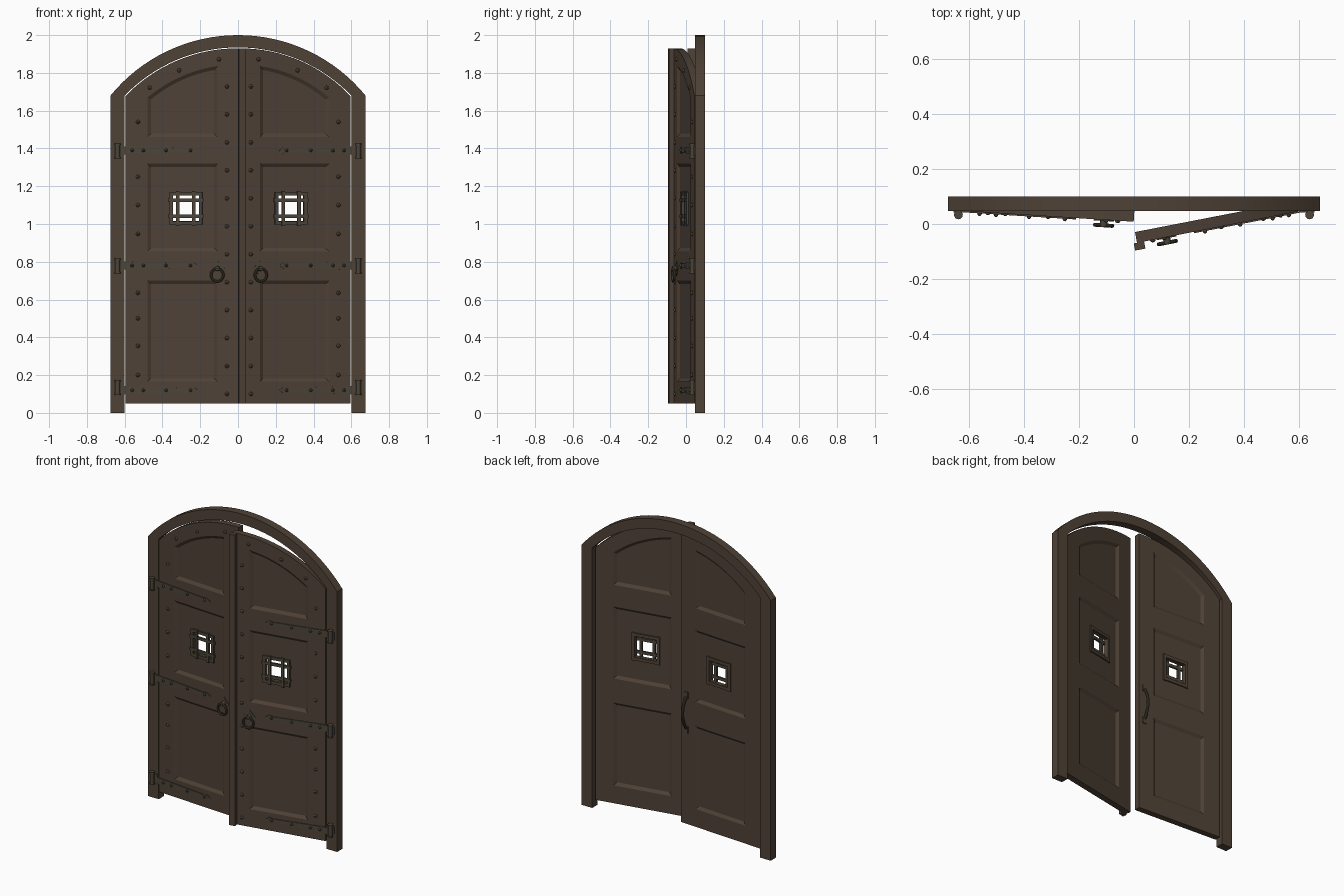
import bpy, bmesh, math
from mathutils import Matrix, Vector

if "Cube" in bpy.data.objects:
    bpy.data.objects.remove(bpy.data.objects["Cube"])


def material(name, rgb):
    m = bpy.data.materials.new(name)
    m.diffuse_color = (*rgb, 1)
    m.use_nodes = True
    m.node_tree.nodes["Principled BSDF"].inputs["Base Color"].default_value = m.diffuse_color
    return m


WOOD = material("dark_brown_wood", (0.078, 0.054, 0.037))
IRON = material("aged_iron", (0.072, 0.058, 0.040))
I4 = Matrix.Identity(4)
ARC_Z = 1.102      # centre height shared by all door arcs


def add(name, bm, mat, M=I4):
    bmesh.ops.transform(bm, matrix=M, verts=bm.verts)
    bmesh.ops.recalc_face_normals(bm, faces=bm.faces)
    me = bpy.data.meshes.new(name)
    bm.to_mesh(me)
    bm.free()
    me.materials.append(mat)
    ob = bpy.data.objects.new(name, me)
    bpy.context.collection.objects.link(ob)
    return ob


def loft(bm, a, ya, b, yb):
    """Solid between outline a at depth ya and outline b at depth yb."""
    va = [bm.verts.new((x, ya, z)) for x, z in a]
    vb = [bm.verts.new((x, yb, z)) for x, z in b]
    bm.faces.new(va)
    bm.faces.new(vb[::-1])
    n = len(va)
    for i in range(n):
        bm.faces.new((va[i], vb[i], vb[(i + 1) % n], va[(i + 1) % n]))


def box(bm, x0, x1, y0, y1, z0, z1):
    o = [(x0, z0), (x1, z0), (x1, z1), (x0, z1)]
    loft(bm, o, y0, o, y1)


def arc(r, cz, x0, x1, n=24):
    a0, a1 = math.asin(x0 / r), math.asin(x1 / r)
    return [(r * math.sin(a0 + (a1 - a0) * i / n),
             cz + r * math.cos(a0 + (a1 - a0) * i / n)) for i in range(n + 1)]


def outline(x0, x1, z0, top, i=0.0, arched=False):
    """Rectangle, or rectangle with an arched top of radius `top`, inset by i."""
    base = [(x0 + i, z0 + i), (x1 - i, z0 + i)]
    if arched:
        return base + arc(top - i, ARC_Z, x1 - i, x0 + i, 16)
    return base + [(x1 - i, top - i), (x0 + i, top - i)]


def cut(ob, cutters):
    for c in cutters:
        m = ob.modifiers.new("cut", 'BOOLEAN')
        m.operation, m.solver, m.object = 'DIFFERENCE', 'EXACT', c
    bpy.context.view_layer.update()
    me = bpy.data.meshes.new_from_object(
        ob.evaluated_get(bpy.context.evaluated_depsgraph_get()))
    ob.modifiers.clear()
    ob.data = me
    for c in cutters:
        bpy.data.objects.remove(c)
    me.materials.clear()
    me.materials.append(WOOD)


def cyl(bm, r0, r1, depth, M, n=16):
    bmesh.ops.create_cone(bm, cap_ends=True, segments=n, radius1=r0,
                          radius2=r1, depth=depth, matrix=M)


def stud(bm, x, z, y=0.0, r=0.011):
    """Low domed nail head standing on the front face."""
    rot = Matrix.Rotation(math.pi / 2, 4, 'X')
    cyl(bm, r, r * 0.8, 0.005, Matrix.Translation((x, y - 0.0025, z)) @ rot, 10)
    cyl(bm, r * 0.8, r * 0.3, 0.004, Matrix.Translation((x, y - 0.007, z)) @ rot, 10)


def tube(bm, pts, r, closed=False, n=10):
    """Round bar along points lying in one plane of constant x or y."""
    pts = [Vector(p) for p in pts]
    N, rings = len(pts), []
    side = (pts[1] - pts[0]).cross(pts[2] - pts[0]).normalized()
    for i, p in enumerate(pts):
        a = pts[i - 1] if closed or i else p
        b = pts[(i + 1) % N] if closed or i < N - 1 else p
        up = (b - a).normalized().cross(side)
        rings.append([bm.verts.new(p + r * (math.cos(t) * side + math.sin(t) * up))
                      for t in (2 * math.pi * k / n for k in range(n))])
    for i in range(N if closed else N - 1):
        A, B = rings[i], rings[(i + 1) % N]
        for k in range(n):
            bm.faces.new((A[k], A[(k + 1) % n], B[(k + 1) % n], B[k]))
    if not closed:
        bm.faces.new(rings[0])
        bm.faces.new(rings[-1])


# Arched door frame
bm = bmesh.new()
o = ([(-0.675, 0)] + arc(0.872, 1.128, -0.675, 0.675, 32) + [(0.675, 0), (0.6, 0)]
     + arc(0.833, 1.102, 0.6, -0.6, 32) + [(-0.6, 0)])
loft(bm, o, 0.048, o, 0.10)
add("arched_frame", bm, WOOD)

PANELS = [(0.165, 0.70, False), (0.855, 1.32, False), (1.46, 0.742, True)]
HINGES = [0.12, 0.78, 1.39]
WX, WZ = 0.276, 1.083      # window centre

for s, deg, side in ((1, 11, "right"), (-1, 3.6, "left")):
    # Each leaf is modelled on +x, mirrored by s and swung about its hinge
    M = (Matrix.Translation((s * 0.6, 0.046, 0)) @ Matrix.Rotation(s * math.radians(deg), 4, 'Z')
         @ Matrix.Diagonal((s, 1, 1, 1)) @ Matrix.Translation((-0.6, 0, 0)))

    # Door leaf with sloped panel recesses on both faces and a window hole
    bm = bmesh.new()
    o = outline(0, 0.595, 0.05, 0.828, 0, True)
    loft(bm, o, 0, o, 0.04)
    door = add(side + "_door", bm, WOOD, M)
    bm = bmesh.new()
    for z0, top, arched in PANELS:
        outer = outline(0.108, 0.48, z0, top, -0.003, arched)
        inner = outline(0.108, 0.48, z0, top, 0.018, arched)
        loft(bm, outer, -0.002, inner, 0.012)
        loft(bm, outer, 0.042, inner, 0.028)
    panels = add("panel_cutter", bm, WOOD, M)
    bm = bmesh.new()
    box(bm, WX - 0.07, WX + 0.07, -0.05, 0.09, WZ - 0.067, WZ + 0.067)
    hole = add("window_cutter", bm, WOOD, M)
    for c in (panels, hole):
        c.hide_render = True
    cut(door, [panels, hole])

    # Window grille on the front
    bm = bmesh.new()
    for d, h, ln, y in ((0.078, 0.009, 0.086, 0.002), (0.042, 0.009, 0.093, -0.002)):
        for k in (-d, d):
            box(bm, WX + k - h, WX + k + h, y, 0.0125, WZ - ln, WZ + ln)
            box(bm, WX - ln, WX + ln, y + 0.002, 0.0125, WZ + k - h, WZ + k + h)
    add(side + "_window_grille", bm, IRON, M)

    # Window trim on the back
    bm = bmesh.new()
    for k in (-1, 1):
        c = WX + k * 0.08
        box(bm, c - 0.01, c + 0.01, 0.0275, 0.036, WZ - 0.09, WZ + 0.09)
        c = WZ + k * 0.078
        box(bm, WX - 0.07, WX + 0.07, 0.0275, 0.036, c - 0.01, c + 0.01)
    add(side + "_window_trim", bm, WOOD, M)

    # Nail heads along stiles and arch
    bm = bmesh.new()
    for i in range(12):
        stud(bm, 0.058, 0.10 + i * 0.148)
    for z in (0.20, 0.355, 0.50, 0.635, 0.947, 1.10, 1.25, 1.54):
        stud(bm, 0.53, z)
    for a in (7.4, 23.6, 37):
        a = math.radians(a)
        stud(bm, 0.776 * math.sin(a), ARC_Z + 0.776 * math.cos(a))
    add(side + "_door_studs", bm, IRON, M)

    # Strap hinges with rivets
    bm = bmesh.new()
    for z in HINGES:
        half = [(0.21, 0), (0.235, 0.017), (0.26, 0.011), (0.45, 0.017), (0.62, 0.022)]
        o = [(x, z + h) for x, h in half] + [(x, z - h) for x, h in half[:0:-1]]
        loft(bm, o, -0.005, o, 0.0005)
        for x in (0.25, 0.38, 0.50, 0.56):
            stud(bm, x, z, -0.005, 0.009)
    add(side + "_strap_hinges", bm, IRON, M)

    # Hinge barrels and leaves on the frame
    bm = bmesh.new()
    for z in (0.135, 0.777, 1.387):
        T = Matrix.Translation
        cyl(bm, 0.013, 0.013, 0.066, T((s * 0.637, 0.033, z)))
        for k in (-1, 1):
            cyl(bm, 0.016, 0.016, 0.008, T((s * 0.637, 0.033, z + k * 0.036)))
        box(bm, s * 0.605, s * 0.655, 0.042, 0.049, z - 0.025, z + 0.025)
    add(side + "_hinge_barrels", bm, IRON)

    # Ring pull with diamond plate and boss
    bm = bmesh.new()
    R = Matrix.Rotation(math.pi / 2, 4, 'X')
    o = [(0.108, 0.725), (0.145, 0.765), (0.108, 0.805), (0.071, 0.765)]
    loft(bm, o, -0.004, o, 0.0005)
    cyl(bm, 0.014, 0.012, 0.026, Matrix.Translation((0.108, -0.013, 0.765)) @ R)
    tube(bm, [(0.108 + 0.032 * math.sin(t), -0.02, 0.73 + 0.034 * math.cos(t))
              for t in (2 * math.pi * i / 28 for i in range(28))], 0.007, True)
    add(side + "_ring_pull", bm, IRON, M)

    if s > 0:
        # Cover strip along the meeting edge
        bm = bmesh.new()
        box(bm, -0.012, 0.026, -0.026, 0.0005, 0.05, 1.928)
        add("meeting_strip", bm, WOOD, M)
    else:
        # Bowed pull handle on the back
        bm = bmesh.new()
        tube(bm, [(0.04, 0.042 + 0.034 * math.sin(math.pi * i / 14) ** 0.7,
                   0.67 + 0.20 * i / 14) for i in range(15)], 0.009)
        for z in (0.66, 0.88):
            box(bm, 0.026, 0.054, 0.0395, 0.046, z - 0.022, z + 0.022)
        add("back_handle", bm, IRON, M)

# Smooth the round parts, keep edges sharp
for ob in bpy.context.scene.objects:
    ob.select_set(True)
    bpy.context.view_layer.objects.active = ob
bpy.ops.object.shade_smooth_by_angle(angle=math.radians(24))
